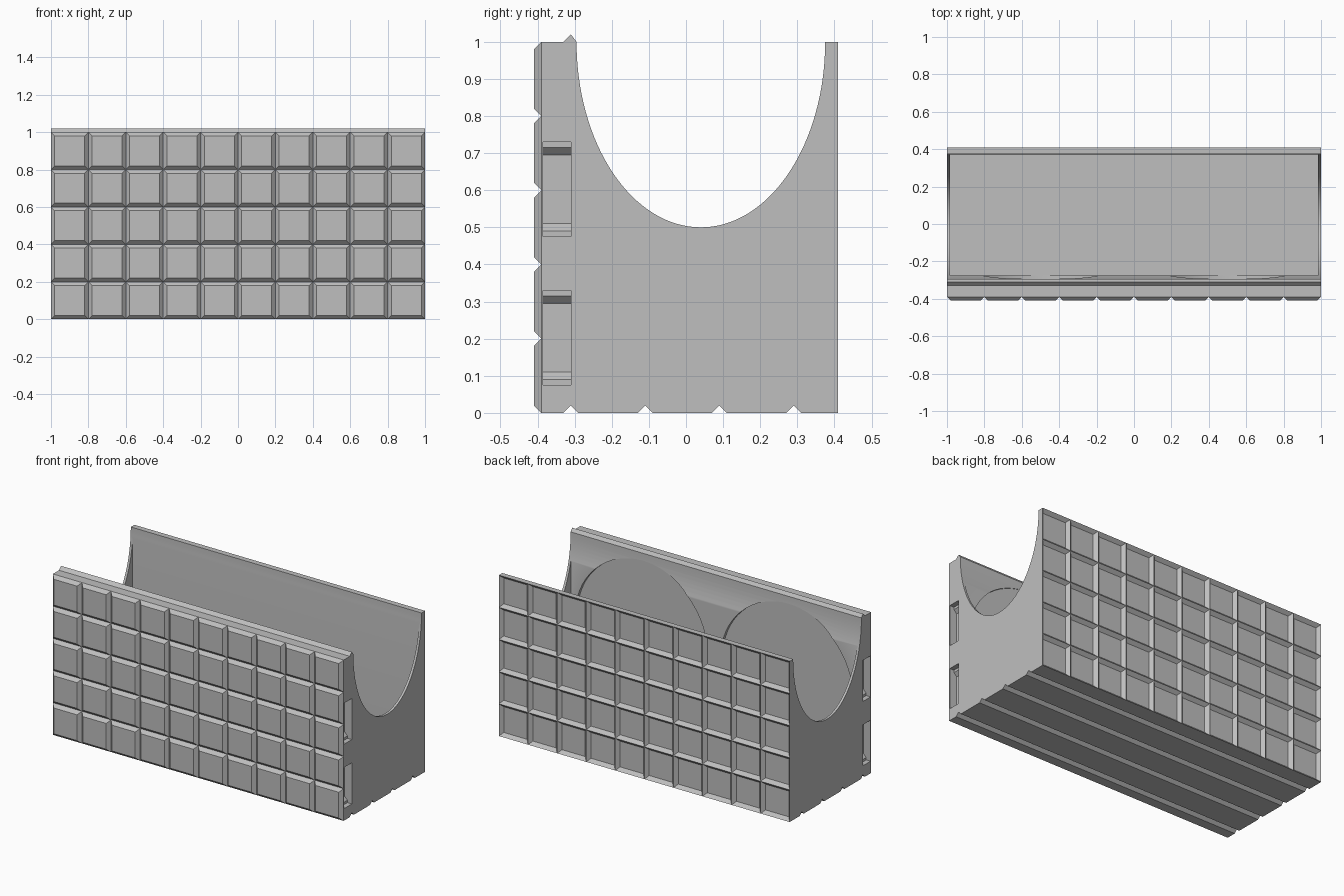
import bpy, bmesh, math
from mathutils import Vector

if "Cube" in bpy.data.objects:
    bpy.data.objects.remove(bpy.data.objects["Cube"], do_unlink=True)

grey = bpy.data.materials.new("light grey")
grey.use_nodes = True
grey.diffuse_color = (0.52, 0.52, 0.52, 1)
grey.node_tree.nodes["Principled BSDF"].inputs["Base Color"].default_value = grey.diffuse_color

CELL, STEP = 0.2, 0.02      # grid pitch, height of ridges and grooves


def finish(name, bm):
    bmesh.ops.recalc_face_normals(bm, faces=bm.faces)
    mesh = bpy.data.meshes.new(name)
    bm.to_mesh(mesh)
    bm.free()
    mesh.materials.append(grey)
    obj = bpy.data.objects.new(name, mesh)
    bpy.context.collection.objects.link(obj)
    return obj


def add_prism(bm, profile, place, start, end):
    """Extrude a 2D profile; place(a, b, t) gives the 3D point."""
    face = bm.faces.new([bm.verts.new(place(a, b, start)) for a, b in profile])
    ext = bmesh.ops.extrude_face_region(bm, geom=[face], use_keep_orig=True)
    shift = Vector(place(0, 0, end)) - Vector(place(0, 0, start))
    moved = [v for v in ext["geom"] if isinstance(v, bmesh.types.BMVert)]
    bmesh.ops.translate(bm, verts=moved, vec=shift)


def prism(name, profile, place, start, end):
    bm = bmesh.new()
    add_prism(bm, profile, place, start, end)
    return finish(name, bm)


def along_x(a, b, t):
    return (t, a, b)


def along_y(a, b, t):
    return (a, t, b)


def along_z(a, b, t):
    return (a, b, t)


def carve(target, cutter):
    mod = target.modifiers.new("carve", 'BOOLEAN')
    mod.operation, mod.solver, mod.object = 'DIFFERENCE', 'EXACT', cutter
    bpy.ops.object.select_all(action='DESELECT')
    bpy.context.view_layer.objects.active = target
    target.select_set(True)
    bpy.ops.object.modifier_apply(modifier=mod.name)
    bpy.data.objects.remove(cutter, do_unlink=True)


# Body section: grooved underside, locating ridge on top, elliptical trough
section = [(-0.39, 0)]
for y in (-0.31, -0.11, 0.09, 0.29):
    section += [(y - STEP, 0), (y, STEP), (y + STEP, 0)]
section += [(0.39, 0), (0.39, 1)]
for i in range(65):
    a = math.pi * i / 64
    section.append((0.04 + 0.335 * math.cos(a), 1 - 0.5 * math.sin(a)))
section += [(-0.31, 1 + STEP), (-0.33, 1), (-0.39, 1)]
body = prism("body", section, along_x, -1, 1)

# Hollow box interior, leaving thin end walls
box = [(-0.275, 0.04), (0.372, 0.04), (0.372, 1.2), (-0.275, 1.2)]
box = [(y, min(z, 0.97)) for y, z in box]
carve(body, prism("cavity_cutter", box, along_x, -0.985, 0.985))

# Round recesses in the inner front wall
for cx in (-0.5, 0.5):
    ring = [(cx + 0.455 * math.cos(math.tau * i / 64), 0.5 + 0.455 * math.sin(math.tau * i / 64))
            for i in range(64)]
    carve(body, prism("round_cutter", ring, along_y, -0.296, -0.2))

# Connector sockets in both ends: shallow ledge, chamfer, deeper pocket
for side in (-1, 1):
    for z in (0.075, 0.475):
        half = [(1.1, 0), (0.97, 0), (0.97, 0.015), (0.95, 0.035)]
        socket = [(side * x, z + h) for x, h in half]
        socket += [(side * x, z + 0.255 - h) for x, h in reversed(half)]
        carve(body, prism("socket_cutter", socket, along_y, -0.385, -0.31))

bpy.ops.object.shade_smooth_by_angle(angle=math.radians(25))

# Front: grid of bevelled square tiles
bm = bmesh.new()
for col in range(10):
    for row in range(5):
        cx, cz = -0.9 + col * CELL, 0.1 + row * CELL
        rings = []
        for r, y in ((CELL / 2, -0.39), (CELL / 2 - STEP, -0.39 - STEP)):
            rings.append([bm.verts.new((cx + sx * r, y, cz + sz * r))
                          for sx, sz in ((-1, -1), (1, -1), (1, 1), (-1, 1))])
        base, top = rings
        bm.faces.new(top)
        for i in range(4):
            j = (i + 1) % 4
            bm.faces.new((base[i], base[j], top[j], top[i]))
finish("front_tiles", bm)


# Back: lattice of triangular ridges, cut in half at the borders
def ridge(centre, low, high):
    pts = [(max(centre - STEP, low), 0.39), (centre, 0.39 + STEP), (min(centre + STEP, high), 0.39)]
    if centre - STEP < low:
        pts[0] = (centre, 0.39)
    if centre + STEP > high:
        pts[2] = (centre, 0.39)
    return pts


bm = bmesh.new()
for col in range(11):
    add_prism(bm, ridge(round(-1 + col * CELL, 3), -1, 1), along_z, 0, 1)
for row in range(6):
    pts = [(y, z) for z, y in ridge(round(row * CELL, 3), 0, 1)]
    add_prism(bm, pts, along_x, -1, 1)
finish("back_ridges", bm)
